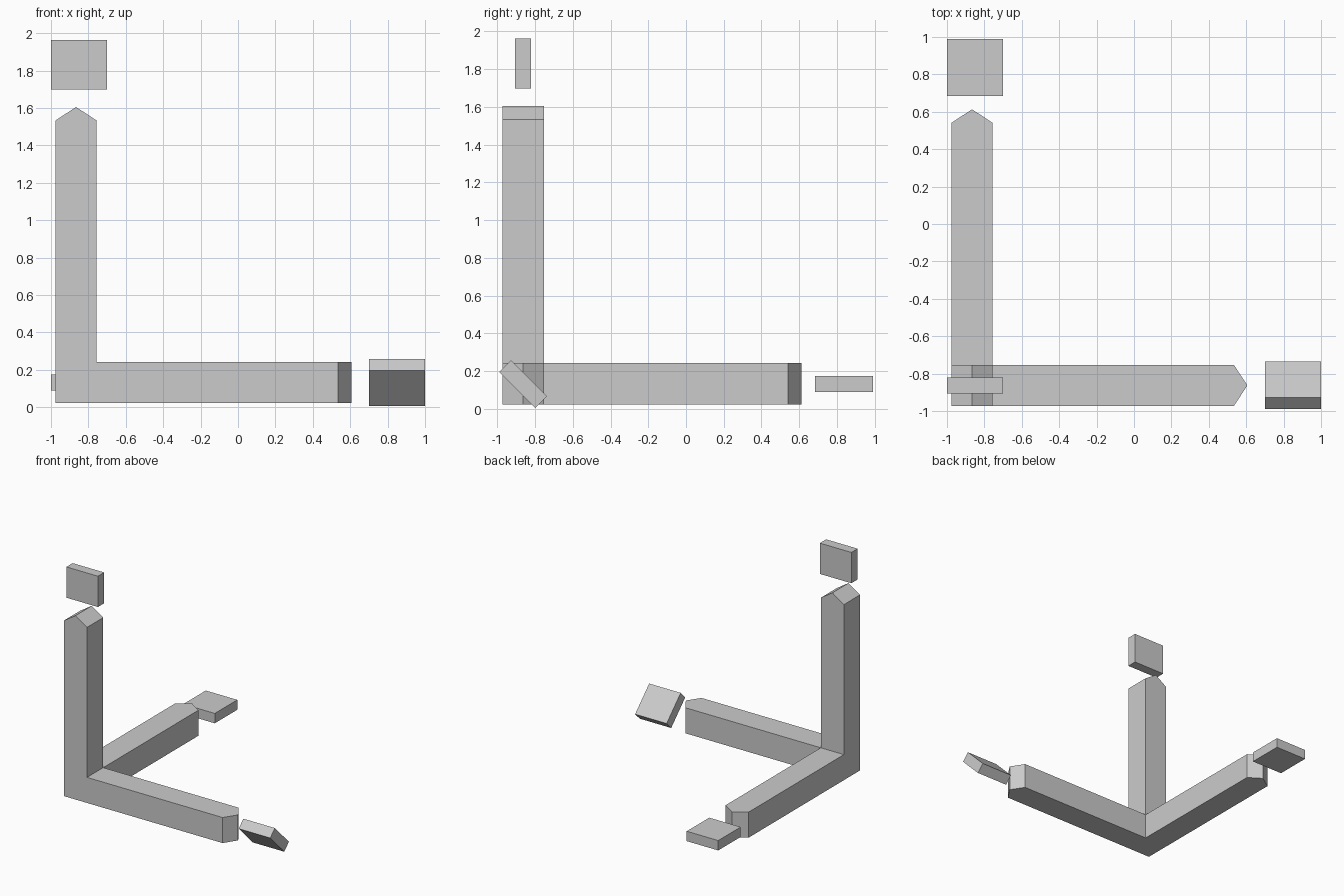
import bpy, bmesh, math
from mathutils import Vector, Matrix

if "Cube" in bpy.data.objects:
    bpy.data.objects.remove(bpy.data.objects["Cube"])

CENTRE = Vector((-0.866, -0.863, 0.132))   # middle of the corner block
WIDTH = 0.22                               # bar thickness
TIP = 0.072                                # height of the pointed ends


def finish(bm, name):
    bmesh.ops.recalc_face_normals(bm, faces=bm.faces)
    mesh = bpy.data.meshes.new(name)
    bm.to_mesh(mesh)
    bm.free()
    obj = bpy.data.objects.new(name, mesh)
    bpy.context.collection.objects.link(obj)
    return obj


def pull_bar(bm, face, axis, split_axis, shoulder):
    """Extrude one face of the corner along an axis and raise a ridge at its end."""
    split = Vector([float(i == split_axis) for i in range(3)])
    end = bmesh.ops.extrude_discrete_faces(bm, faces=[face])["faces"][0]
    for v in end.verts:
        v.co[axis] = shoulder
    cut = bmesh.ops.bisect_plane(
        bm, geom=[end] + list(end.edges) + list(end.verts),
        plane_co=CENTRE, plane_no=split)["geom_cut"]
    for v in cut:
        if isinstance(v, bmesh.types.BMVert):
            v.co[axis] = shoulder + TIP


def plate(name, centre, size, tilt=0.0):
    bm = bmesh.new()
    bmesh.ops.create_cube(bm, size=1, matrix=Matrix.Translation(centre)
                          @ Matrix.Rotation(tilt, 4, 'X')
                          @ Matrix.Diagonal((*size, 1)))
    return finish(bm, name)


# Three pointed bars growing out of one shared corner block
bm = bmesh.new()
bmesh.ops.create_cube(bm, size=WIDTH, matrix=Matrix.Translation(CENTRE))
starts = [max(bm.faces, key=lambda f: f.calc_center_median()[axis])
          for axis in range(3)]
pull_bar(bm, starts[0], 0, 1, 0.534)
pull_bar(bm, starts[1], 1, 0, 0.541)
pull_bar(bm, starts[2], 2, 0, 1.533)
finish(bm, "corner_bars")

# Blank marker plates beyond the tips, filling the markers' outlines
plate("upright_marker", (-0.85, -0.863, 1.83), (0.30, 0.085, 0.265))
plate("rear_marker", (-0.85, 0.837, 0.132), (0.30, 0.306, 0.085))
plate("side_marker", (0.85, -0.863, 0.132), (0.30, 0.27, 0.088), -math.pi / 4)
